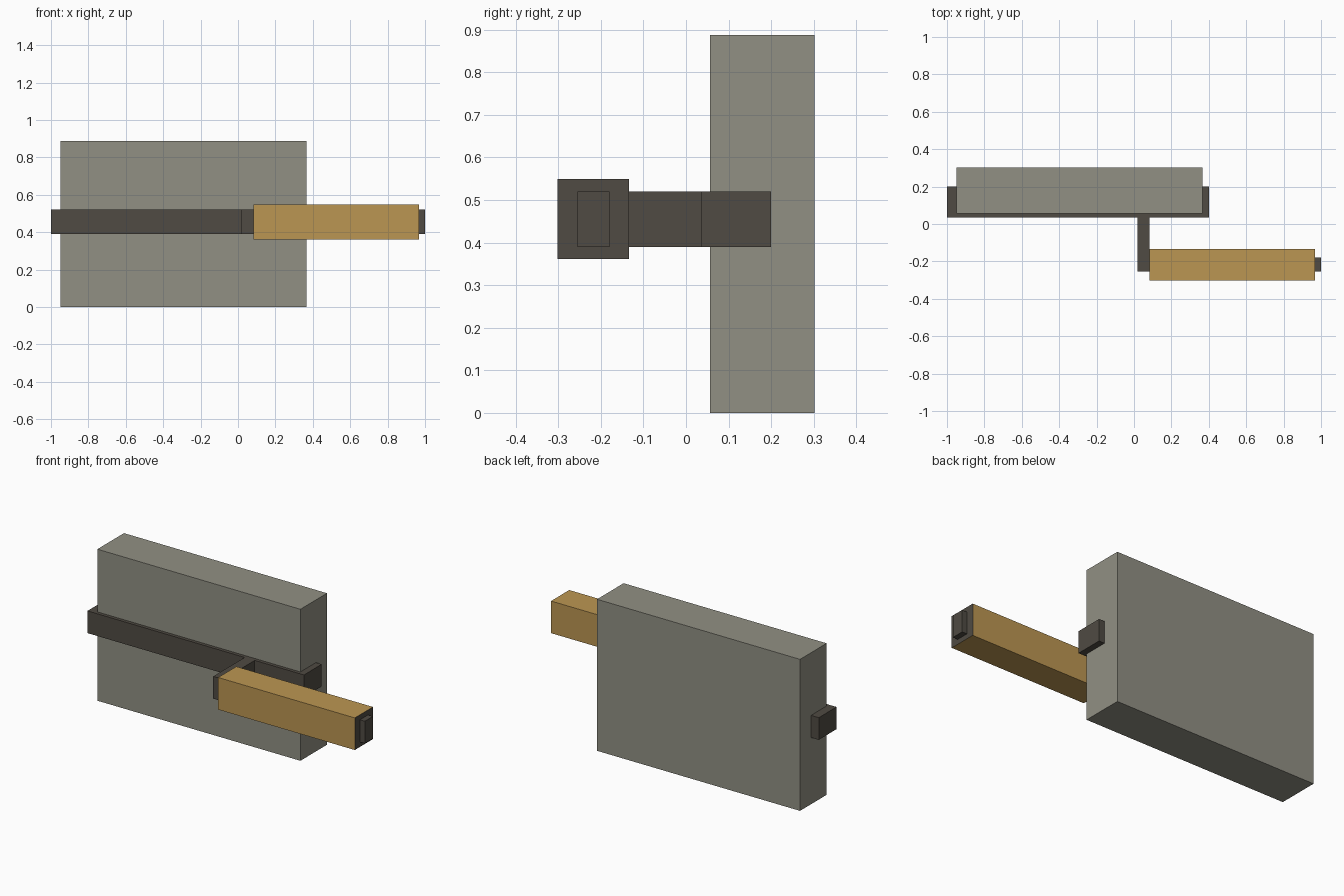
import bpy, bmesh

if "Cube" in bpy.data.objects:
    bpy.data.objects.remove(bpy.data.objects["Cube"])


def material(name, rgb):
    m = bpy.data.materials.new(name)
    m.diffuse_color = (*rgb, 1)
    m.use_nodes = True
    m.node_tree.nodes["Principled BSDF"].inputs["Base Color"].default_value = m.diffuse_color
    return m


GREY = material("grey_pad", (0.285, 0.28, 0.23))
DARK = material("dark_metal", (0.080, 0.070, 0.056))
WOOD = material("tan_wood", (0.50, 0.305, 0.085))


def extrude_profile(name, pts, z0, z1, mats):
    """Extrude a top-view outline from z0 to z1."""
    bm = bmesh.new()
    face = bm.faces.new([bm.verts.new((x, y, z0)) for x, y in pts])
    res = bmesh.ops.extrude_face_region(bm, geom=[face])
    top = [v for v in res["geom"] if isinstance(v, bmesh.types.BMVert)]
    bmesh.ops.translate(bm, verts=top, vec=(0, 0, z1 - z0))
    bmesh.ops.recalc_face_normals(bm, faces=bm.faces)
    me = bpy.data.meshes.new(name)
    bm.to_mesh(me)
    bm.free()
    ob = bpy.data.objects.new(name, me)
    bpy.context.collection.objects.link(ob)
    for m in mats:
        me.materials.append(m)
    return ob


def box(name, x0, x1, y0, y1, z0, z1, *mats):
    return extrude_profile(name, [(x0, y0), (x1, y0), (x1, y1), (x0, y1)], z0, z1, mats)


# Large flat pad
box("pad", -0.95, 0.365, 0.056, 0.302, 0, 0.887, GREY)

# Bent frame: bar through the pad, crank arm and handle rod
extrude_profile("frame", [
    (-1, 0.2), (-1, 0.036), (0.018, 0.036), (0.018, -0.255), (1, -0.255),
    (1, -0.18), (0.083, -0.18), (0.083, 0.036), (0.402, 0.036), (0.402, 0.2),
], 0.39, 0.52, [DARK])

# Wooden grip with dark end faces
grip = box("grip", 0.083, 0.968, -0.302, -0.134, 0.361, 0.549, WOOD, DARK)
for p in grip.data.polygons:
    if abs(p.normal.x) > 0.9:
        p.material_index = 1
